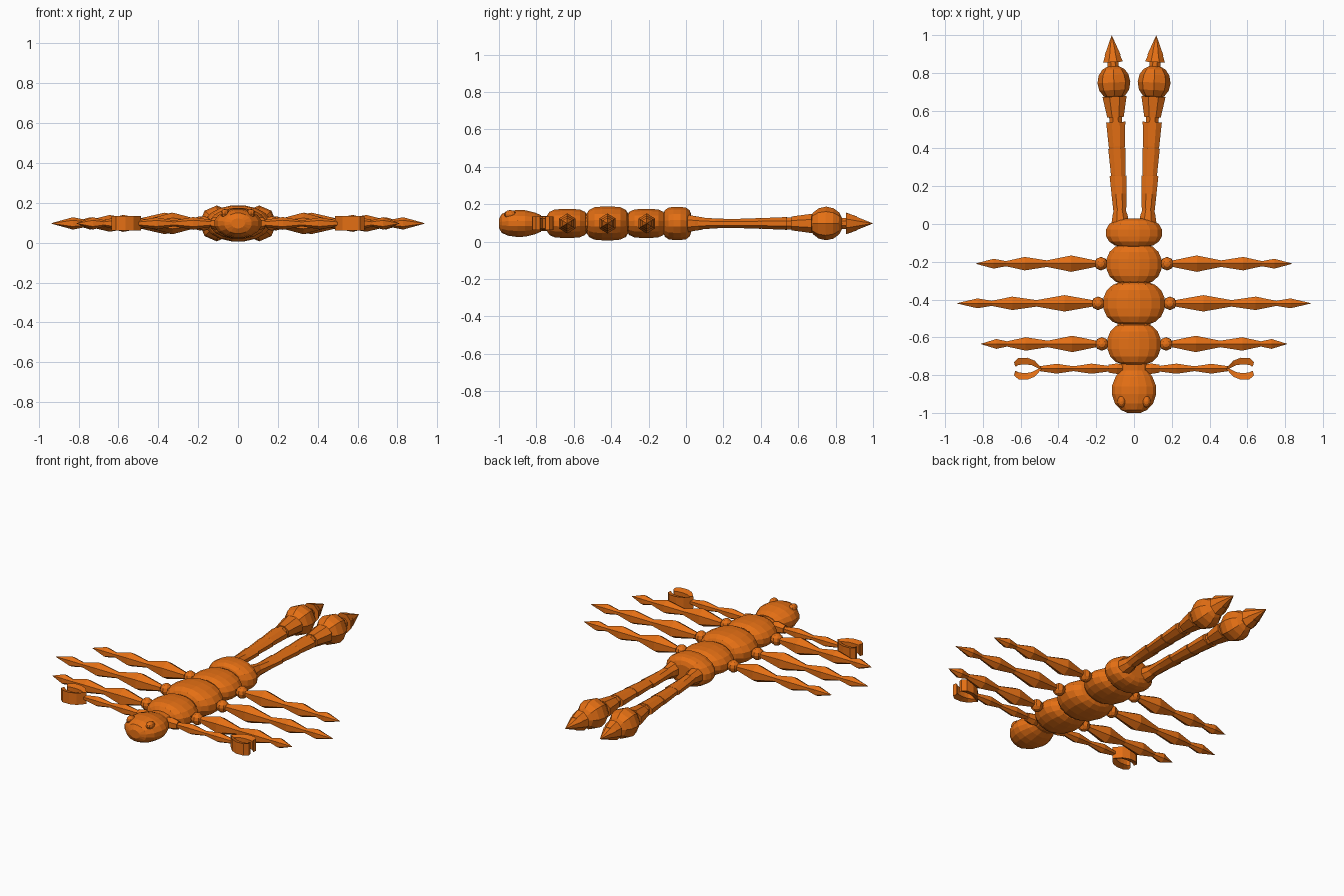
import bpy, bmesh, math
from mathutils import Vector

if "Cube" in bpy.data.objects:
    bpy.data.objects.remove(bpy.data.objects["Cube"])

ZC = 0.097  # height of the body axis
mat = bpy.data.materials.new("burnt orange")
mat.diffuse_color = (0.78, 0.16, 0.007, 1)
mat.use_nodes = True
mat.node_tree.nodes["Principled BSDF"].inputs["Base Color"].default_value = mat.diffuse_color


def finish(name, bm, mirror):
    bmesh.ops.recalc_face_normals(bm, faces=bm.faces)
    me = bpy.data.meshes.new(name)
    bm.to_mesh(me)
    bm.free()
    me.materials.append(mat)
    ob = bpy.data.objects.new(name, me)
    bpy.context.collection.objects.link(ob)
    if mirror:
        ob.modifiers.new("mirror", 'MIRROR').use_mirror_merge = False
    return ob


def lathe(name, start, axis, profile, sides, phase=0.0, mirror=False):
    """Closed tube along a level axis; profile holds (distance, side radius, vertical radius)."""
    bm = bmesh.new()
    axis = Vector(axis).normalized()
    side = axis.cross(Vector((0, 0, 1)))
    rings = []
    for t, rs, rz in profile:
        c = Vector(start) + axis * t
        ring = []
        for i in range(sides):
            a = 2 * math.pi * (i + phase) / sides
            ring.append(bm.verts.new(c + side * rs * math.cos(a) + Vector((0, 0, rz * math.sin(a)))))
        rings.append(ring)
    for a, b in zip(rings, rings[1:]):
        for i in range(sides):
            j = (i + 1) % sides
            bm.faces.new((a[i], a[j], b[j], b[i]))
    bm.faces.new(rings[0])
    bm.faces.new(rings[-1])
    return finish(name, bm, mirror)


def ball(name, loc, scale, u, v, mirror=False):
    bm = bmesh.new()
    bmesh.ops.create_uvsphere(bm, u_segments=u, v_segments=v, radius=1)
    for vert in bm.verts:
        vert.co = Vector([p * s for p, s in zip(vert.co, scale)]) + Vector(loc)
    return finish(name, bm, mirror)


# Body segments: centre y, half length, side radius, vertical radius
SHAPE = [(-1, .45, .55), (-.88, .68, .80), (-.62, .88, .96), (-.25, .99, 1),
         (.25, .99, 1), (.62, .88, .96), (.88, .68, .80), (1, .45, .55)]
for name, y, h, rx, rz in [("front_thorax", -.635, .108, .145, .079),
                           ("middle_thorax", -.42, .112, .167, .092),
                           ("rear_thorax", -.212, .104, .15, .079),
                           ("abdomen", -.047, .075, .152, .09)]:
    lathe(name, (0, y, ZC), (0, 1, 0), [(t * h, a * rx, b * rz) for t, a, b in SHAPE], 16, .5)

# Head, neck and waist links
lathe("head", (0, 0, ZC), (0, 1, 0),
      [(-1, .035, .025), (-.985, .07, .052), (-.95, .103, .067), (-.90, .12, .074),
       (-.86, .12, .072), (-.81, .10, .06), (-.775, .075, .045)], 16, .5)
lathe("neck", (0, 0, ZC), (0, 1, 0), [(-.80, .075, .042), (-.72, .075, .042)], 12, .5)
for name, y in [("front_waist", -.528), ("middle_waist", -.31), ("rear_waist", -.115)]:
    lathe(name, (0, y, ZC), (0, 1, 0), [(-.03, .09, .055), (.03, .09, .055)], 12, .5)
ball("eye", (.066, -.94, .145), (.022, .032, .024), 10, 6, True)

# Walking legs: hip ball, thigh, shin and pointed foot
for name, y, hip, knee, ankle, tip in [("front_leg", -.635, .17, .455, .67, .81),
                                       ("middle_leg", -.42, .19, .515, .75, .937),
                                       ("rear_leg", -.21, .175, .46, .675, .837)]:
    base = (0, y, ZC)
    ball(name + "_hip", (hip, y, ZC), (.036, .036, .036), 8, 6, True)
    s = hip + .03
    m = (s + knee) / 2
    lathe(name + "_thigh", base, (1, 0, 0),
          [(s, .02, .02), (m, .05, .054), (knee + .01, .018, .018)], 6, .5, True)
    m = knee + .55 * (ankle - knee)
    lathe(name + "_shin", base, (1, 0, 0),
          [(knee - .01, .018, .018), (m, .041, .042), (ankle + .01, .014, .014)], 6, .5, True)
    m = ankle + .42 * (tip - ankle)
    lathe(name + "_foot", base, (1, 0, 0),
          [(ankle - .01, .013, .013), (m, .03, .031), (tip, .001, .001)], 6, .5, True)

# Pincer arms
arm = (0, -.766, ZC)
lathe("shoulder", arm, (1, 0, 0), [(.06, .025, .03), (.09, .032, .036), (.135, .024, .026)], 6, .5, True)
lathe("upper_arm", arm, (1, 0, 0), [(.12, .015, .015), (.225, .031, .032), (.325, .014, .014)], 6, .5, True)
lathe("forearm", arm, (1, 0, 0), [(.315, .014, .014), (.41, .03, .03), (.505, .014, .014)], 6, .5, True)

# Pincer fingers: curved prisms above and below the arm line
OUTER = [(.487, 0), (.525, .042), (.565, .058), (.612, .056), (.635, .035), (.63, .014)]
INNER = [(.505, 0), (.54, .018), (.565, .022), (.59, .022), (.61, .02), (.625, .012)]
for name, sgn in [("rear_finger", 1), ("front_finger", -1)]:
    bm = bmesh.new()
    quads = [[bm.verts.new((x, arm[1] + sgn * y, ZC + z)) for x, y, z in
              ((*o, -.036), (*i, -.026), (*i, .026), (*o, .036))] for o, i in zip(OUTER, INNER)]
    for a, b in zip(quads, quads[1:]):
        for k in range(4):
            bm.faces.new((a[k], a[(k + 1) % 4], b[(k + 1) % 4], b[k]))
    bm.faces.new(quads[0])
    bm.faces.new(quads[-1])
    finish(name, bm, True)

# Twin tails: overlapping flared joints, bulb and barbed sting
root = (.072, 0, ZC)
direction = (.046, 1, 0)
for name, profile in [
        ("tail_root", [(.01, .05, .05), (.05, .042, .042), (.085, .03, .036)]),
        ("tail_joint_1", [(.06, .036, .036), (.16, .043, .028), (.255, .049, .026)]),
        ("tail_joint_2", [(.235, .036, .024), (.26, .041, .026), (.40, .05, .031)]),
        ("tail_joint_3", [(.38, .038, .027), (.41, .046, .031), (.54, .055, .037)]),
        ("tail_link", [(.52, .036, .034), (.58, .036, .036)]),
        ("tail_cup", [(.565, .047, .04), (.675, .069, .056)]),
        ("tail_bulb", [(.662, .025, .025), (.68, .058, .058), (.71, .079, .081), (.75, .087, .09),
                       (.79, .079, .081), (.82, .058, .058), (.838, .025, .025)]),
        ("sting_neck", [(.82, .032, .032), (.88, .03, .03)]),
        ("sting_barb", [(.858, .057, .062), (.915, .034, .04)]),
        ("sting_tip", [(.895, .046, .046), (.999, .001, .001)])]:
    lathe(name, root, direction, profile, 8, .5 if "bulb" not in name else 0, True)
